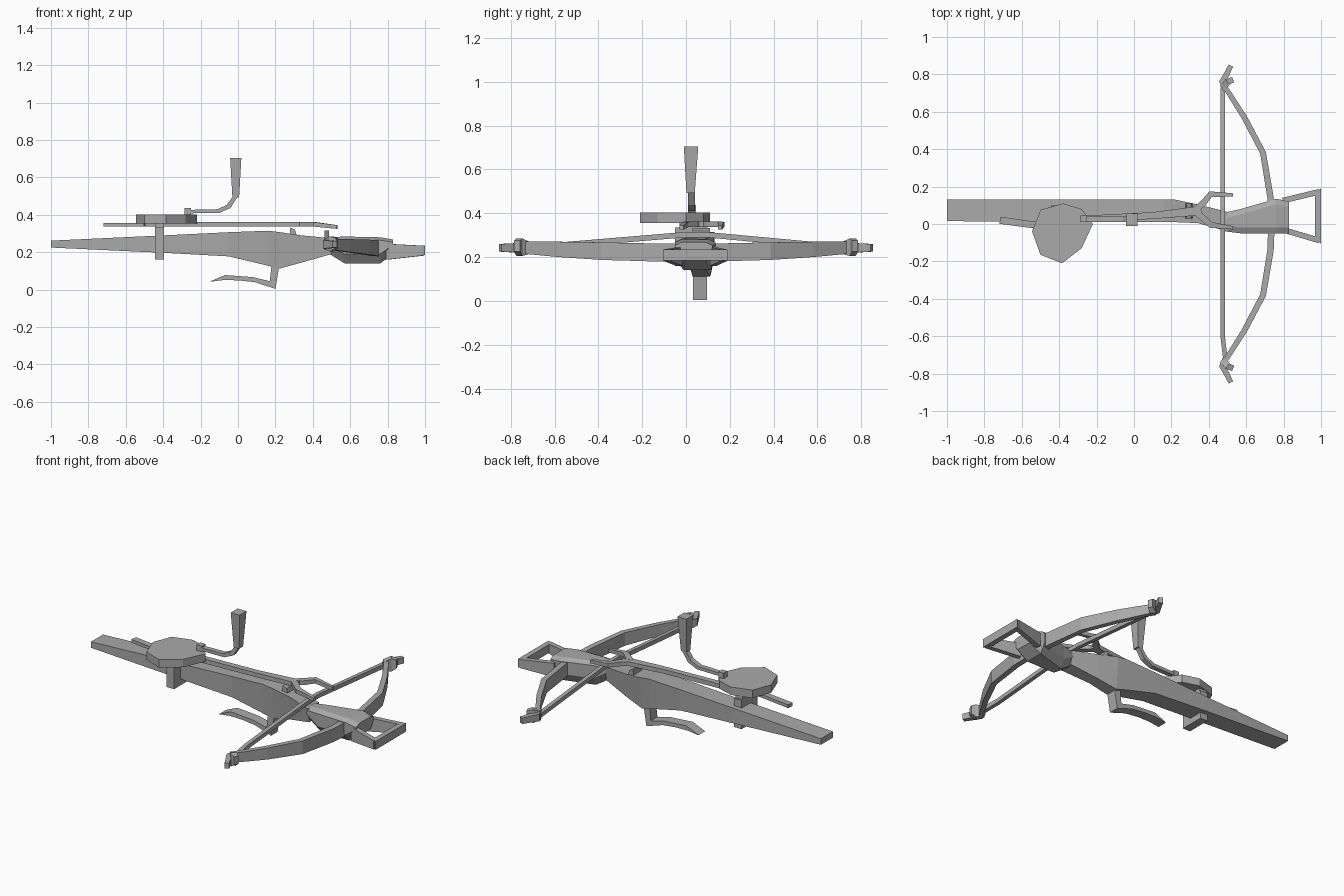
import bpy, bmesh, math
from mathutils import Vector

grey = bpy.data.materials.new("grey")
grey.diffuse_color = (0.4, 0.4, 0.4, 1)


def finish(name, bm):
    bmesh.ops.recalc_face_normals(bm, faces=bm.faces)
    me = bpy.data.meshes.new(name)
    bm.to_mesh(me)
    bm.free()
    me.materials.append(grey)
    ob = bpy.data.objects.new(name, me)
    bpy.context.collection.objects.link(ob)
    return ob


def loft(name, rings):
    """Skin a row of equal rings and cap both ends."""
    bm = bmesh.new()
    vs = [[bm.verts.new(p) for p in r] for r in rings]
    n = len(vs[0])
    for a, b in zip(vs, vs[1:]):
        for i in range(n):
            j = (i + 1) % n
            bm.faces.new((a[i], a[j], b[j], b[i]))
    bm.faces.new(vs[0])
    bm.faces.new(vs[-1])
    return finish(name, bm)


def ribbon(name, pts, flip=1):
    """Bar along a plan path; each point is x, y, width, z0, z1."""
    rings = []
    for i, (x, y, w, z0, z1) in enumerate(pts):
        d = Vector((0, 0))
        for a, b in ((i - 1, i), (i, i + 1)):
            if a >= 0 and b < len(pts):
                d += (Vector(pts[b][:2]) - Vector(pts[a][:2])).normalized()
        d.normalize()
        nx, ny = -d.y * w / 2, d.x * w / 2
        rings.append([(x + nx, flip * (y + ny), z0), (x - nx, flip * (y - ny), z0),
                      (x - nx, flip * (y - ny), z1), (x + nx, flip * (y + ny), z1)])
    return loft(name, rings)


def side_strip(name, pairs, y0, y1):
    """Bar seen from the side; each entry is upper x, z, lower x, z."""
    return loft(name, [[(ux, y0, uz), (ux, y1, uz), (lx, y1, lz), (lx, y0, lz)]
                       for ux, uz, lx, lz in pairs])


def box(name, x0, x1, y0, y1, z0, z1):
    return ribbon(name, [(x0, (y0 + y1) / 2, y1 - y0, z0, z1),
                         (x1, (y0 + y1) / 2, y1 - y0, z0, z1)])


# Stock: x, y0, y1, z0, z1, inset of the underside
stock = [(-1, .015, .13, .225, .262, 0), (-.4, .013, .13, .197, .29, 0),
         (-.05, .01, .13, .178, .307, .005), (.16, .01, .13, .128, .315, .015),
         (.22, .01, .13, .112, .308, .02), (.34, .005, .105, .145, .29, .015),
         (.5, -.04, .065, .19, .275, .01)]
loft("stock", [[(x, a + i, z0), (x, b - i, z0), (x, b, z1), (x, a, z1)]
               for x, a, b, z0, z1, i in stock])

# Fore end that holds the bow
head = [(.49, -.04, .062, .19, .28), (.57, -.05, .08, .14, .284),
        (.76, -.05, .135, .14, .28), (.83, -.05, .12, .19, .268)]
loft("head", [[(x, a + .04, z0), (x, b - .03, z0), (x, b, z0 + .05),
               (x, b, z1 - .015), (x, b - .03, z1), (x, a + .03, z1),
               (x, a, z1 - .015), (x, a, z0 + .05)] for x, a, b, z0, z1 in head])

# Bow limbs with hooked tips
for s, side in ((1, "left"), (-1, "right")):
    ribbon("bow_limb_" + side, [
        (.735, 0, .035, .178, .262), (.73, .14, .034, .18, .262),
        (.69, .38, .032, .187, .267), (.59, .57, .03, .2, .27),
        (.485, .735, .026, .215, .272)], s)
    ribbon("bow_tip_" + side, [
        (.49, .715, .03, .215, .27), (.47, .76, .03, .22, .265),
        (.495, .80, .03, .222, .262), (.518, .847, .026, .225, .26)], s)
    ribbon("string_nock_" + side, [
        (.475, .725, .035, .215, .27), (.5, .76, .035, .205, .285),
        (.53, .772, .03, .225, .275)], s)

# Bow string rising over the stock
ribbon("bow_string", [(.49, -.735, .024, .225, .255), (.474, -.6, .024, .24, .265),
                      (.474, 0, .024, .29, .315), (.474, .09, .024, .29, .315),
                      (.474, .73, .024, .23, .256)])

# Stirrup at the nose
ribbon("stirrup_arm_left", [(.795, .125, .03, .16, .245), (.99, .172, .03, .182, .235)])
ribbon("stirrup_arm_right", [(.795, -.03, .03, .16, .245), (.99, -.088, .03, .182, .235)])
loft("stirrup_bar", [[(.968, y0, .184), (1, y1, .184), (1, y1, .235), (.968, y0, .235)]
                     for y0, y1 in ((-.082, -.105), (.168, .19))])

# Trigger lever and release nut
side_strip("trigger_lever", [(.18, .135, .222, .135), (.17, .045, .2, .004),
                             (.08, .067, .09, .04), (0, .073, 0, .05),
                             (-.07, .078, -.08, .051), (-.14, .048, -.15, .042)], .032, .095)
side_strip("release_nut", [(.28, .332, .275, .285), (.305, .32, .315, .285)], .03, .11)

# Winding gear: housing, stock bracket and rack
outline = [(-.38, .11), (-.28, .08), (-.22, 0), (-.28, -.13),
           (-.385, -.21), (-.50, -.165), (-.545, -.04), (-.50, .075)]
loft("gear_housing", [[(x, y, z) for x, y in outline] for z in (.355, .403)])
box("stock_bracket", -.445, -.395, -.05, .1, .16, .335)
box("bracket_neck", -.445, -.395, -.03, .09, .33, .36)
ribbon("rack_tail", [(-.717, .02, .038, .337, .357), (-.5, -.01, .036, .337, .357)])
ribbon("rack_bar", [(-.5, -.01, .036, .337, .357), (-.26, .027, .036, .337, .363),
                    (.1, .045, .036, .337, .363), (.36, .072, .05, .337, .362)])

# Claw that pulls the string
for name, pts in (("claw_left", [(.33, .08), (.365, .105), (.41, .16), (.53, .155)]),
                  ("claw_right", [(.33, .062), (.36, .04), (.41, -.005), (.53, -.02)])):
    z = [(.337, .363), (.337, .363), (.337, .361), (.325, .345)]
    ribbon(name, [(x, y, w, *zz) for (x, y), w, zz in zip(pts, (.03, .035, .032, .018), z)])

# Crank with upright grip
box("crank_hub", -.285, -.25, .01, .045, .4, .437)
side_strip("crank_arm", [(-.28, .426, -.28, .408), (-.11, .43, -.1, .41),
                         (-.06, .453, -.04, .437), (-.026, .5, -.002, .497)], .01, .04)
loft("crank_grip", [[(x0, y0, z), (x1, y0, z), (x1, y1, z), (x0, y1, z)]
                    for x0, x1, y0, y1, z in ((-.03, .006, .002, .04, .493),
                                              (-.042, .018, -.01, .056, .705))])
